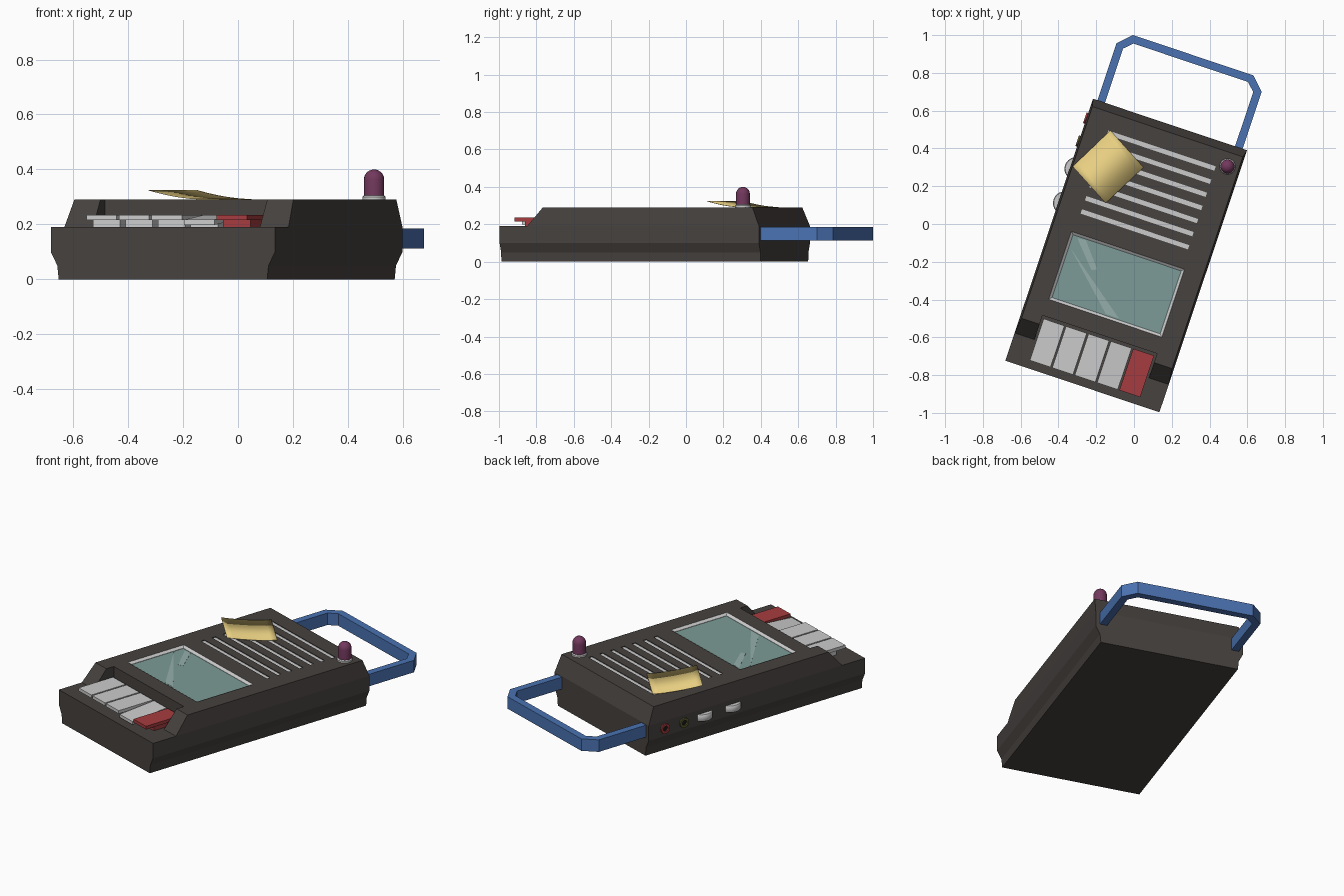
import bpy, math
from mathutils import Matrix, Vector

if "Cube" in bpy.data.objects:
    bpy.data.objects.remove(bpy.data.objects["Cube"])

# The whole recorder is built axis-aligned, then turned in plan
PLACE = Matrix.Translation((-0.04, -0.163, 0)) @ Matrix.Rotation(math.radians(-18.5), 4, 'Z')
INV = PLACE.inverted()


def material(name, rgb):
    m = bpy.data.materials.new(name)
    m.diffuse_color = (*rgb, 1)
    m.use_nodes = True
    m.node_tree.nodes["Principled BSDF"].inputs["Base Color"].default_value = m.diffuse_color
    return m


DARK = material("dark_plastic", (0.062, 0.054, 0.05))
BLUE = material("blue", (0.07, 0.17, 0.45))
RED = material("red", (0.38, 0.045, 0.05))
PLUM = material("plum", (0.17, 0.04, 0.11))
GLASS = material("glass", (0.2, 0.33, 0.31))
GLINT = material("glint", (0.3, 0.43, 0.41))
PAPER = material("paper", (0.8, 0.62, 0.22))
OLIVE = material("olive", (0.1, 0.1, 0.03))
BLACK = material("black", (0.01, 0.01, 0.01))


def make(name, verts, faces, mat=None, local=Matrix(), smooth=False):
    me = bpy.data.meshes.new(name)
    me.from_pydata([local @ Vector(v) for v in verts], [], faces)
    ob = bpy.data.objects.new(name, me)
    bpy.context.collection.objects.link(ob)
    ob.matrix_world = PLACE
    if mat:
        me.materials.append(mat)
    if smooth:
        bpy.ops.object.select_all(action='DESELECT')
        ob.select_set(True)
        bpy.context.view_layer.objects.active = ob
        bpy.ops.object.shade_smooth_by_angle(angle=math.radians(40))
    return ob


def loft_data(low, high):
    """Closed solid between two matching counter-clockwise loops."""
    n = len(low)
    faces = [(i, (i + 1) % n, (i + 1) % n + n, i + n) for i in range(n)]
    return low + high, faces + [tuple(range(n))[::-1], tuple(range(n, 2 * n))]


def loft(name, low, high, mat=None, **kw):
    return make(name, *loft_data(low, high), mat, **kw)


def prism(name, plan, z0, z1, mat=None, **kw):
    return loft(name, [(x, y, z0) for x, y in plan], [(x, y, z1) for x, y in plan], mat, **kw)


def rect(x0, x1, y0, y1):
    return [(x0, y0), (x1, y0), (x1, y1), (x0, y1)]


def revolve(name, profile, n, mat=None, local=Matrix(), closed=False):
    """Spin (radius, z) points round z; closed makes a ring."""
    m = len(profile)
    verts = [(r * math.cos(2 * math.pi * i / n), r * math.sin(2 * math.pi * i / n), z)
             for i in range(n) for r, z in profile]
    faces = [(i * m + j, (i + 1) % n * m + j, (i + 1) % n * m + (j + 1) % m, i * m + (j + 1) % m)
             for i in range(n) for j in range(m if closed else m - 1)]
    if not closed:
        faces += [tuple(i * m for i in range(n))[::-1], tuple(i * m + m - 1 for i in range(n))]
    return make(name, verts, faces, mat, local, True)


# Lower case: side profile run front to back
half = [(0.40, 0), (0.405, 0.05), (0.43, 0.10), (0.43, 0.19)]
section = half + [(-x, z) for x, z in reversed(half)]
loft("lower_case", [(x, 0.727, z) for x, z in reversed(section)][::-1],
     [(x, -0.735, z) for x, z in section], DARK)

# Upper case: U-shaped plan with sloped shoulders around the key bay
def u_plan(x, front, back, z):
    right = [(0.32, -0.445), (0.32, front), (x, front), (x, back)]
    return [(a, b, z) for a, b in right + [(-a, b) for a, b in reversed(right)]]


upper = loft("upper_case", u_plan(0.43, -0.58, 0.727, 0.19), u_plan(0.42, -0.495, 0.687, 0.29), DARK)

# Cutter for the window recess and the speaker slots
WIN = (-0.316, 0.316, -0.354, 0.025)
SLOTS = [rect(-0.30, 0.30, y - 0.012, y + 0.012) for y in [0.142 + i * 0.0733 for i in range(7)]]
cv, cf = [], []
for plan, depth in [(rect(*WIN), 0.27)] + [(s, 0.28) for s in SLOTS]:
    v, f = loft_data([(x, y, depth) for x, y in plan], [(x, y, 0.31) for x, y in plan])
    cf += [tuple(i + len(cv) for i in face) for face in f]
    cv += v
cutter = make("recess_cutter", cv, cf)
cutter.hide_render = True
cutter.hide_set(True)
mod = upper.modifiers.new("recesses", 'BOOLEAN')
mod.operation, mod.object, mod.solver = 'DIFFERENCE', cutter, 'EXACT'

for i, s in enumerate(SLOTS):
    prism(f"speaker_slot_{i + 1}", s, 0.279, 0.286)

# Window: bevelled frame, glass and two glints
x0, x1, y0, y1 = WIN
fv = []
for inset, z in [(0, 0.27), (0, 0.291), (0.014, 0.28), (0.014, 0.27)]:
    fv += [(x, y, z) for x, y in rect(x0 + inset, x1 - inset, y0 + inset, y1 - inset)]
make("window_frame", fv, [(4 * k + i, 4 * k + (i + 1) % 4, 4 * ((k + 1) % 4) + (i + 1) % 4, 4 * ((k + 1) % 4) + i)
                          for k in range(4) for i in range(4)])
prism("window_glass", rect(x0 + 0.01, x1 - 0.01, y0 + 0.01, y1 - 0.01), 0.268, 0.278, GLASS)


def from_world(points):
    return [tuple((INV @ Vector((x, y, 0))).xy) for x, y in points]


prism("glint_wide", from_world([(-0.335, -0.13), (-0.08, -0.50), (-0.15, -0.475)][::-1]), 0.278, 0.279, GLINT)
prism("glint_narrow", from_world([(-0.30, -0.075), (-0.255, -0.085), (-0.195, -0.24), (-0.225, -0.245)][::-1]),
      0.278, 0.279, GLINT)

# Keys: overhanging cap on a narrower stem, fourth one pressed down
for i in range(5):
    cx = (i - 2) * 0.125
    mat = RED if i == 4 else None
    front = 0.018 if i == 3 else 0
    cap = [(-0.692, 0.216 - front), (-0.46, 0.216), (-0.46, 0.235), (-0.692, 0.235 - front)]
    loft(f"key_cap_{i + 1}", [(cx + 0.058, y, z) for y, z in cap][::-1],
         [(cx - 0.058, y, z) for y, z in cap][::-1], mat)
    prism(f"key_stem_{i + 1}", rect(cx - 0.052, cx + 0.052, -0.635, -0.465), 0.185, 0.217, mat)

# Carry handle
arm_out = [(0.405, 0.68), (0.405, 1.046), (0.337, 1.114)]
arm_in = [(0.363, 0.68), (0.363, 1.03), (0.32, 1.072)]
outline = arm_out + [(-x, y) for x, y in reversed(arm_out)] + [(-x, y) for x, y in arm_in] + arm_in[::-1]
prism("carry_handle", outline, 0.113, 0.185, BLUE)

# Indicator lamp
at_lamp = Matrix.Translation((0.359, 0.613, 0))
revolve("lamp_collar", [(0.042, 0.285), (0.042, 0.30), (0.037, 0.305)], 20, None, at_lamp)
dome = [(0.037 * math.cos(t), 0.363 + 0.037 * math.sin(t)) for t in [i * math.pi / 12.2 for i in range(7)]]
revolve("lamp_dome", [(0.037, 0.30)] + dome, 20, PLUM, at_lamp)

# Left side: thumbwheels and sockets
for i, y in enumerate((0.156, 0.347)):
    revolve(f"thumbwheel_{i + 1}", [(0.058, 0.125), (0.062, 0.13), (0.062, 0.16), (0.058, 0.165)], 24,
            None, Matrix.Translation((-0.397, y, 0)))
for name, y, mat in (("yellow", 0.49, OLIVE), ("red", 0.618, RED)):
    side = Matrix.Translation((-0.425, y, 0.145)) @ Matrix.Rotation(-math.pi / 2, 4, 'Y')
    revolve(name + "_socket_ring", [(0.03, 0), (0.03, 0.014), (0.016, 0.014), (0.016, 0)], 12, mat, side, True)
    revolve(name + "_socket_hole", [(0.016, 0), (0.016, 0.007)], 12, BLACK, side)

# Curled paper note
a, b, c = Vector((-0.125, 0.495)), Vector((0.05, 0.30)), Vector((-0.2, -0.19))
N = 8
nv = []
for i in range(N + 1):
    t = i / N
    z = 0.2925 + 0.033 * t ** 1.8
    for p in from_world([a + c * t, b + c * t]):
        nv.append((*p, z))
note = make("paper_note", nv, [(2 * i, 2 * i + 2, 2 * i + 3, 2 * i + 1) for i in range(N)], PAPER, smooth=True)
note.modifiers.new("thickness", 'SOLIDIFY').thickness = 0.002

# Consistent outward normals
import bmesh
for ob in bpy.data.objects:
    bm = bmesh.new()
    bm.from_mesh(ob.data)
    bmesh.ops.recalc_face_normals(bm, faces=bm.faces)
    bm.to_mesh(ob.data)
    bm.free()
